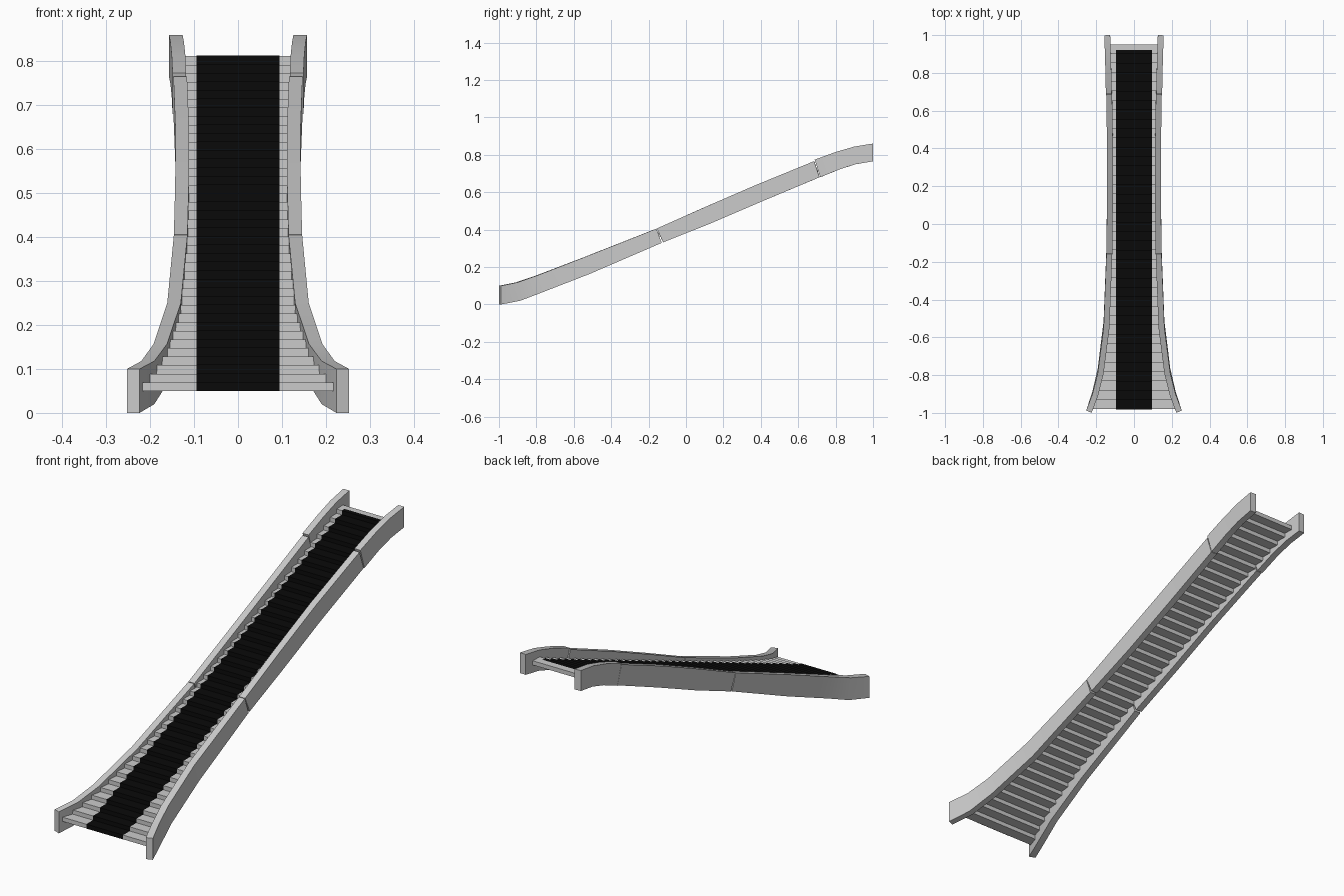
import bpy, bmesh
from mathutils import Vector

if "Cube" in bpy.data.objects:
    bpy.data.objects.remove(bpy.data.objects["Cube"])

# Stringer sections: (top y, top z, bottom y, bottom z, outer x)
LOWER = [(-.988, .100, -.988, .000, .253), (-.90, .118, -.885, .020, .220),
         (-.79, .157, -.765, .066, .192), (-.55, .250, -.515, .163, .161),
         (-.158, .405, -.130, .329, .146)]
MIDDLE = [(-.156, .406, -.122, .332, .146), (.10, .520, .134, .434, .143),
          (.37, .637, .404, .550, .142), (.685, .766, .714, .680, .147)]
UPPER = [(.688, .774, .718, .680, .149), (.80, .815, .820, .722, .151),
         (.90, .844, .908, .750, .154), (.999, .860, .999, .765, .157)]
THICK = .031


def new_object(name, bm):
    bmesh.ops.recalc_face_normals(bm, faces=bm.faces)
    me = bpy.data.meshes.new(name)
    bm.to_mesh(me)
    bm.free()
    ob = bpy.data.objects.new(name, me)
    bpy.context.collection.objects.link(ob)
    return ob


def stringer(name, sections, side):
    bm = bmesh.new()
    rings = []
    for i, (yt, zt, yb, zb, xo) in enumerate(sections):
        a, b = sections[max(i - 1, 0)], sections[min(i + 1, len(sections) - 1)]
        d = Vector((b[4] - a[4], b[0] - a[0])).normalized()
        nx, ny = -d.y * THICK, d.x * THICK
        pts = [(xo, yt, zt), (xo + nx, yt + ny, zt), (xo + nx, yb + ny, zb), (xo, yb, zb)]
        rings.append([bm.verts.new((side * x, y, z)) for x, y, z in pts])
    for r, s in zip(rings, rings[1:]):
        for k in range(4):
            bm.faces.new((r[k], r[(k + 1) % 4], s[(k + 1) % 4], s[k]))
    bm.faces.new(rings[0])
    bm.faces.new(rings[-1])
    ob = new_object(name, bm)
    bpy.ops.object.select_all(action='DESELECT')
    ob.select_set(True)
    bpy.context.view_layer.objects.active = ob
    bpy.ops.object.shade_smooth_by_angle(angle=.5)


# Side stringers, three lengths on each side
for side, tag in ((-1, "left"), (1, "right")):
    for label, sec in (("lower", LOWER), ("middle", MIDDLE), ("upper", UPPER)):
        stringer(f"{label}_stringer_{tag}", sec, side)


def inner_x(y):
    pts = [(s[0], s[4]) for s in LOWER + MIDDLE + UPPER]
    for (y0, x0), (y1, x1) in zip(pts, pts[1:]):
        if y <= y1:
            return x0 + (x1 - x0) * (y - y0) / (y1 - y0) - THICK + .004
    return pts[-1][1] - THICK


# Steps
N, Y0, Z0, RUN, RISE = 39, -.98, .05, .0495, .01954
bm = bmesh.new()
for i in range(N):
    y, z = Y0 + i * RUN, Z0 + i * RISE
    y2 = y + RUN + (0 if i == N - 1 else .003)
    w = inner_x(y)
    box = bmesh.ops.create_cube(bm, size=1)["verts"]
    for v in box:
        v.co = (v.co.x * 2 * w, y if v.co.y < 0 else y2, z if v.co.z < 0 else z + RISE)
new_object("steps", bm)

# Carpet runner laid over risers and treads
bm = bmesh.new()
path = [(Y0 - .001, Z0)]
for i in range(N):
    z = Z0 + (i + 1) * RISE + .001
    path += [(Y0 + i * RUN - .001, z), (Y0 + (i + 1) * RUN - .001, z)]
path[-1] = (.92, path[-1][1])
rows = [[bm.verts.new((x, y, z)) for x in (-.095, .095)] for y, z in path]
for a, b in zip(rows, rows[1:]):
    bm.faces.new((a[0], a[1], b[1], b[0]))
carpet = new_object("carpet_runner", bm)
mat = bpy.data.materials.new("black_carpet")
mat.diffuse_color = (.003, .003, .003, 1)
mat.use_nodes = True
mat.node_tree.nodes["Principled BSDF"].inputs["Base Color"].default_value = mat.diffuse_color
carpet.data.materials.append(mat)
